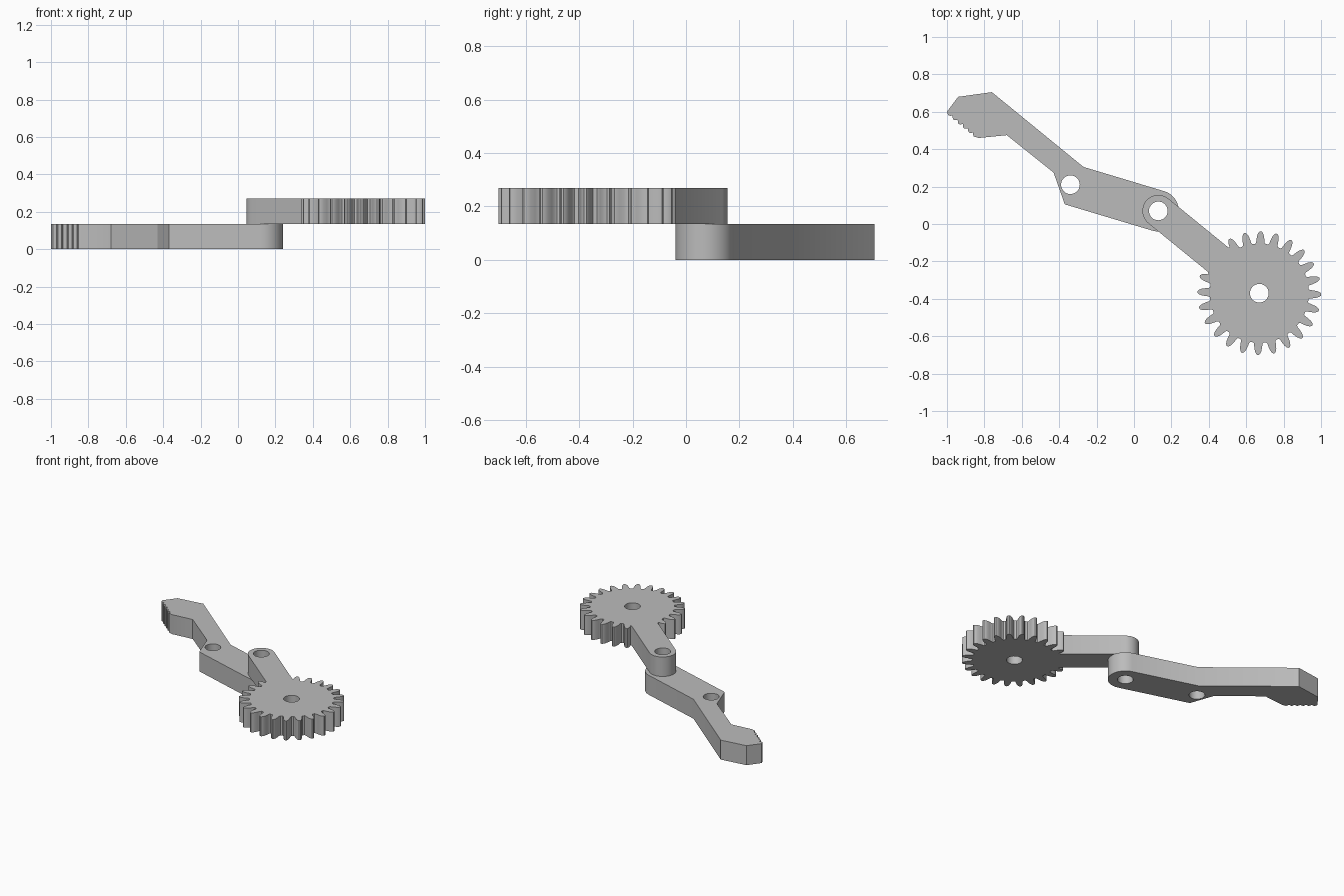
import bpy, bmesh
from math import sin, cos, pi, radians, atan2
from mathutils import Vector

if "Cube" in bpy.data.objects:
    bpy.data.objects.remove(bpy.data.objects["Cube"], do_unlink=True)

THICK = 0.135
HOLE = 0.05
PIVOT = Vector((0.13, 0.07))
ELBOW = Vector((-0.34, 0.21))
HUB = Vector((0.67, -0.37))

grey = bpy.data.materials.new("plain grey")
grey.use_nodes = True
COLOUR = (0.5, 0.5, 0.5, 1)
grey.diffuse_color = COLOUR
grey.node_tree.nodes["Principled BSDF"].inputs["Base Color"].default_value = COLOUR


def arc(centre, radius, start, end, steps):
    """Points along an arc, angles in radians."""
    angles = [start + (end - start) * i / steps for i in range(steps + 1)]
    return [centre + radius * Vector((cos(a), sin(a))) for a in angles]


def plate(name, outline, holes, z):
    """Flat plate with round holes, its underside at height z."""
    curve = bpy.data.curves.new(name, "CURVE")
    curve.dimensions = "2D"
    curve.fill_mode = "BOTH"
    curve.extrude = THICK / 2
    loops = [outline] + [arc(c, HOLE, 0, 2 * pi, 32)[:-1] for c in holes]
    for loop in loops:
        spline = curve.splines.new("POLY")
        spline.points.add(len(loop) - 1)
        spline.use_cyclic_u = True
        for point, p in zip(spline.points, loop):
            point.co = (p[0], p[1], 0, 1)
    helper = bpy.data.objects.new(name + "_outline", curve)
    bpy.context.collection.objects.link(helper)
    bpy.context.view_layer.update()
    mesh = bpy.data.meshes.new_from_object(
        helper.evaluated_get(bpy.context.evaluated_depsgraph_get()))
    bpy.data.objects.remove(helper, do_unlink=True)

    bm = bmesh.new()
    bm.from_mesh(mesh)
    bmesh.ops.remove_doubles(bm, verts=bm.verts, dist=0.0001)
    bmesh.ops.translate(bm, verts=bm.verts, vec=(0, 0, z + THICK / 2))
    bmesh.ops.recalc_face_normals(bm, faces=bm.faces)
    bm.to_mesh(mesh)
    bm.free()
    mesh.name = name
    mesh.materials.clear()
    mesh.materials.append(grey)

    obj = bpy.data.objects.new(name, mesh)
    bpy.context.collection.objects.link(obj)
    bpy.ops.object.select_all(action="DESELECT")
    obj.select_set(True)
    bpy.context.view_layer.objects.active = obj
    bpy.ops.object.shade_smooth_by_angle(angle=radians(30))
    return obj


# Lower link: bent lever with a rounded pivot end and a serrated jaw
tilt = atan2(0.958, 0.287)
lever = [Vector(p) for p in ((-0.37, 0.105), (-0.43, 0.275), (-0.68, 0.475), (-0.83, 0.46))]
jaw_start, jaw_end = Vector((-0.835, 0.463)), Vector((-1.0, 0.60))
along = jaw_end - jaw_start
outward = Vector((-along.y, along.x)).normalized()
SERRATIONS, STEPS = 6, 5
for i in range(1, SERRATIONS * STEPS):
    t = i / STEPS
    bump = 0.014 * sin(pi * (t % 1)) - 0.004
    lever.append(jaw_start + along * (t / SERRATIONS) + outward * bump)
lever += [Vector(p) for p in ((-1.0, 0.60), (-0.94, 0.68), (-0.76, 0.705), (-0.27, 0.305))]
lever += arc(PIVOT, 0.11, tilt, tilt - pi, 24)
plate("jaw_lever", lever, [ELBOW, PIVOT], 0)

# Upper link: toothed wheel with an arm reaching back to the pivot
TEETH, PHASE, ARM = 24, radians(-1.2), 0.085
flank = [(0.265, 5.9), (0.271, 4.8), (0.29, 4.1), (0.31, 3.2), (0.324, 2.0), (0.331, 0.8)]
tooth = [(r, -a) for r, a in flank] + [(r, a) for r, a in reversed(flank)]
axis = (PIVOT - HUB).normalized()
side = Vector((-axis.y, axis.x))
heading = atan2(axis.y, axis.x)
first = round((heading - PHASE) / (2 * pi / TEETH))
wheel = []
for k in range(first, first + TEETH + 1):
    for r, a in tooth:
        angle = PHASE + 2 * pi * k / TEETH + radians(a)
        p = r * Vector((cos(angle), sin(angle)))
        covered = abs(p.dot(side)) < ARM and p.dot(axis) > 0
        if not covered and heading < angle < heading + 2 * pi:
            wheel.append(HUB + p)
# Arm edges start where they meet the neighbouring teeth
wheel.append(HUB + axis * 0.285 - side * ARM)
wheel += arc(PIVOT, ARM, heading - pi / 2, heading + pi / 2, 24)
wheel.append(HUB + axis * 0.285 + side * ARM)
plate("gear_arm", wheel, [PIVOT, HUB], THICK)
